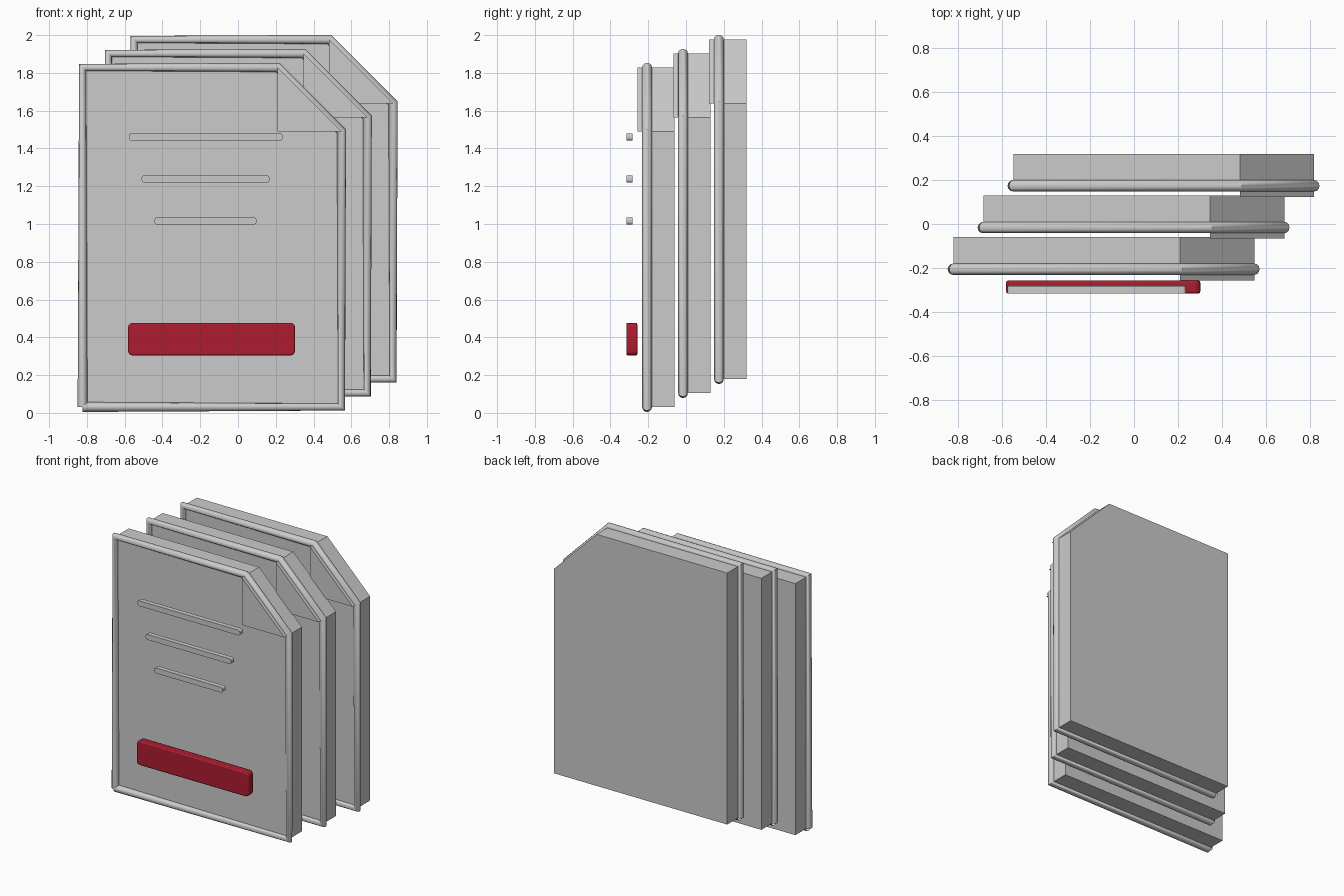
import bpy, math

if "Cube" in bpy.data.objects:
    bpy.data.objects.remove(bpy.data.objects["Cube"])

STEP = (0.1365, 0.19, 0.074)      # offset from one page to the next
L, R, B, T, CUT = -0.823, 0.548, 0.031, 1.829, 0.338
FRONT, BACK = -0.206, -0.06


def prism(name, profile, y0, y1):
    """Extrude a counter-clockwise (x, z) profile from y0 (front) to y1 (back)."""
    n = len(profile)
    verts = [(x, y0, z) for x, z in profile] + [(x, y1, z) for x, z in profile]
    faces = [list(range(n)), list(range(2 * n - 1, n - 1, -1))]
    faces += [[(i + 1) % n, i, n + i, n + (i + 1) % n] for i in range(n)]
    me = bpy.data.meshes.new(name)
    me.from_pydata(verts, [], faces)
    ob = bpy.data.objects.new(name, me)
    bpy.context.collection.objects.link(ob)
    return ob


def rounded(x0, x1, z0, z1, r, seg=4):
    """Rounded rectangle profile."""
    pts = []
    corners = [(x1 - r, z0 + r, -90), (x1 - r, z1 - r, 0),
               (x0 + r, z1 - r, 90), (x0 + r, z0 + r, 180)]
    for cx, cz, a0 in corners:
        for k in range(seg + 1):
            a = math.radians(a0 + 90 * k / seg)
            pts.append((cx + r * math.cos(a), cz + r * math.sin(a)))
    return pts


def smooth(ob):
    bpy.ops.object.select_all(action='DESELECT')
    ob.select_set(True)
    bpy.context.view_layer.objects.active = ob
    if ob.type == 'CURVE':
        bpy.ops.object.convert(target='MESH')
    bpy.ops.object.shade_smooth_by_angle(angle=math.radians(35))


def edge_tube(name, profile, y):
    """Open round tube that follows the page outline."""
    cu = bpy.data.curves.new(name, 'CURVE')
    cu.dimensions = '3D'
    cu.bevel_depth = 0.026
    cu.bevel_resolution = 4
    sp = cu.splines.new('POLY')
    path = profile + profile[:1]
    sp.points.add(len(path) - 1)
    for p, (x, z) in zip(sp.points, path):
        p.co = (x, y, z, 1)
    ob = bpy.data.objects.new(name, cu)
    bpy.context.collection.objects.link(ob)
    smooth(ob)
    return ob


# three stacked pages, each with a border tube and a folded corner
outline = [(L, B), (R, B), (R, T - CUT), (R - CUT, T), (L, T)]
fold = [(R - CUT, T - CUT), (R, T - CUT), (R - CUT, T)]
for i, label in enumerate(("front", "middle", "back")):
    parts = [prism(label + "_page", outline, FRONT, BACK),
             edge_tube(label + "_page_border", outline, FRONT),
             prism(label + "_folded_corner", fold, -0.257, FRONT + 0.004)]
    for ob in parts:
        ob.location = [s * i for s in STEP]

# text lines floating before the front page
for i, (x0, x1, z) in enumerate([(-0.577, 0.236, 1.461),
                                 (-0.510, 0.167, 1.238),
                                 (-0.442, 0.098, 1.016)]):
    smooth(prism(f"text_line_{i + 1}",
                 rounded(x0, x1, z - 0.019, z + 0.019, 0.014), -0.316, -0.282))

# red label bar
bar = prism("label_bar", rounded(-0.582, 0.302, 0.304, 0.477, 0.025), -0.316, -0.258)
bev = bar.modifiers.new("soft_edges", 'BEVEL')
bev.width, bev.segments, bev.limit_method = 0.008, 2, 'ANGLE'
bev.angle_limit = math.radians(40)
red = bpy.data.materials.new("red")
red.diffuse_color = (0.42, 0.012, 0.03, 1)
red.use_nodes = True
red.node_tree.nodes["Principled BSDF"].inputs["Base Color"].default_value = red.diffuse_color
bar.data.materials.append(red)
smooth(bar)
